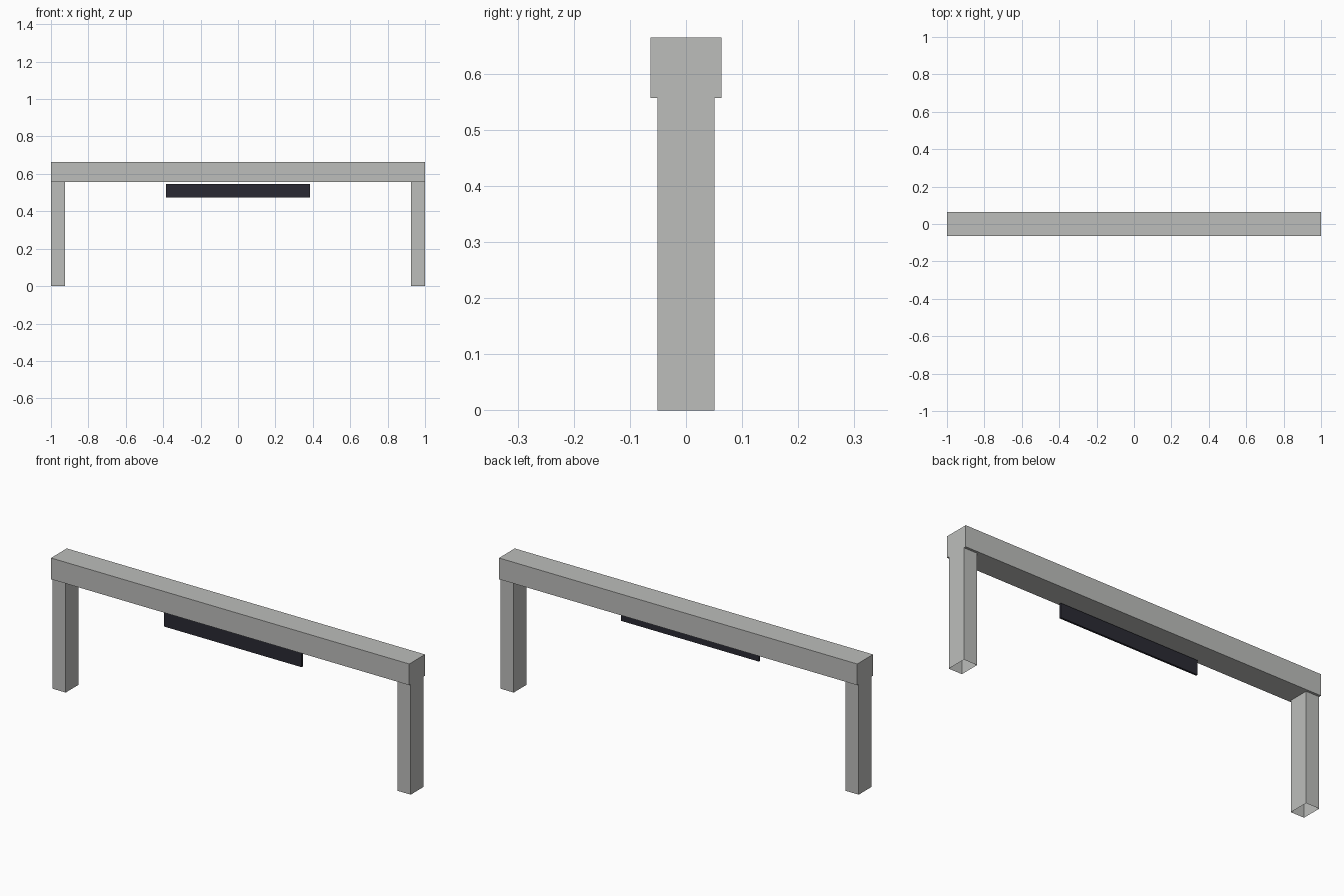
import bpy
import bmesh
from mathutils import Vector

cube = bpy.data.objects.get("Cube")
if cube:
    bpy.data.objects.remove(cube, do_unlink=True)


def make_material(name, color):
    mat = bpy.data.materials.new(name)
    mat.use_nodes = True
    mat.diffuse_color = (*color, 1)
    mat.node_tree.nodes["Principled BSDF"].inputs["Base Color"].default_value = (*color, 1)
    return mat


def box(name, low, high, mat, open_ends=False):
    """Box between two corners, optionally without its top and bottom."""
    low, high = Vector(low), Vector(high)
    bm = bmesh.new()
    bmesh.ops.create_cube(bm, size=1)
    for v in bm.verts:
        v.co = (low + high) / 2 + v.co * (high - low)
    if open_ends:
        bm.normal_update()
        ends = [f for f in bm.faces if abs(f.normal.z) > 0.5]
        bmesh.ops.delete(bm, geom=ends, context="FACES_ONLY")
    mesh = bpy.data.meshes.new(name)
    bm.to_mesh(mesh)
    bm.free()
    mesh.materials.append(mat)
    obj = bpy.data.objects.new(name, mesh)
    bpy.context.collection.objects.link(obj)
    return obj


concrete = make_material("light grey concrete", (0.507, 0.513, 0.497))
dark = make_material("dark slate", (0.023, 0.023, 0.034))

beam_bottom = 0.557

# Cross beam
box("cross_beam", (-1, -0.063, beam_bottom), (1, 0.063, 0.664), concrete)

# Hollow legs, open at the ground
for name, x in (("left_leg", 0.963), ("right_leg", -0.963)):
    box(name, (x - 0.037, -0.051, 0), (x + 0.037, 0.051, beam_bottom), concrete, True)

# Thin sign board hanging under the beam, towards the front
box("hanging_board", (-0.385, -0.042, 0.475), (0.385, -0.032, 0.547), dark)
